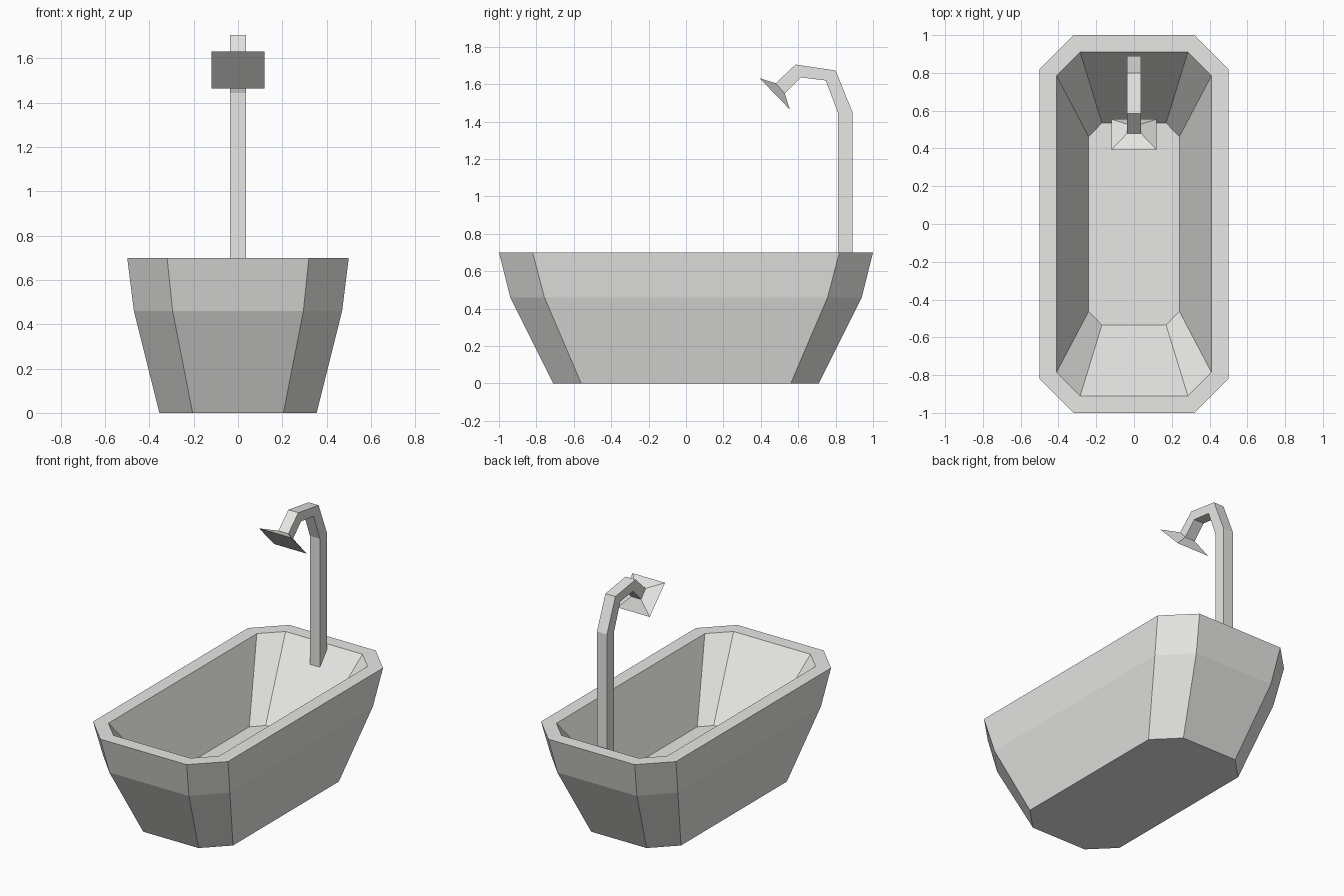
import bpy, bmesh

if "Cube" in bpy.data.objects:
    bpy.data.objects.remove(bpy.data.objects["Cube"])

enamel = bpy.data.materials.new("pale grey")
enamel.diffuse_color = (0.8, 0.8, 0.78, 1)
enamel.use_nodes = True
enamel.node_tree.nodes["Principled BSDF"].inputs["Base Color"].default_value = enamel.diffuse_color


def octagon(x, y, fx, fy, z):
    """Chamfered rectangle: half sizes x, y with flat half lengths fx, fy."""
    return [(x, -fy, z), (x, fy, z), (fx, y, z), (-fx, y, z),
            (-x, fy, z), (-x, -fy, z), (-fx, -y, z), (fx, -y, z)]


def loft(name, rings):
    """Skin a series of rings and cap both ends."""
    bm = bmesh.new()
    loops = [[bm.verts.new(p) for p in r] for r in rings]
    n = len(loops[0])
    for a, b in zip(loops, loops[1:]):
        for i in range(n):
            j = (i + 1) % n
            bm.faces.new((a[i], a[j], b[j], b[i]))
    bm.faces.new(loops[0])
    bm.faces.new(loops[-1])
    bmesh.ops.recalc_face_normals(bm, faces=bm.faces)
    me = bpy.data.meshes.new(name)
    bm.to_mesh(me)
    bm.free()
    me.materials.append(enamel)
    ob = bpy.data.objects.new(name, me)
    bpy.context.collection.objects.link(ob)
    return ob


# Tub: outside from base to rim, then down inside to the floor
loft("bathtub", [
    octagon(0.355, 0.71, 0.205, 0.56, 0.0),
    octagon(0.47, 0.94, 0.295, 0.757, 0.46),
    octagon(0.50, 1.00, 0.32, 0.82, 0.70),
    octagon(0.41, 0.91, 0.285, 0.785, 0.70),
    octagon(0.24, 0.535, 0.17, 0.462, 0.245),
])


# Shower pipe and head: (half width, outer y, z, inner y, z) along the bend
def section(w, oy, oz, iy, iz):
    return [(-w, oy, oz), (w, oy, oz), (w, iy, iz), (-w, iy, iz)]


neck = (0.037, 0.48, 1.605, 0.528, 1.55)
loft("shower_pipe", [section(*s) for s in (
    (0.037, 0.889, 0.57, 0.814, 0.57),
    (0.037, 0.889, 1.453, 0.814, 1.443),
    (0.037, 0.80, 1.673, 0.747, 1.62),
    (0.037, 0.586, 1.705, 0.613, 1.636),
    neck)])
loft("shower_head", [section(*neck), section(0.12, 0.393, 1.632, 0.555, 1.465)])
